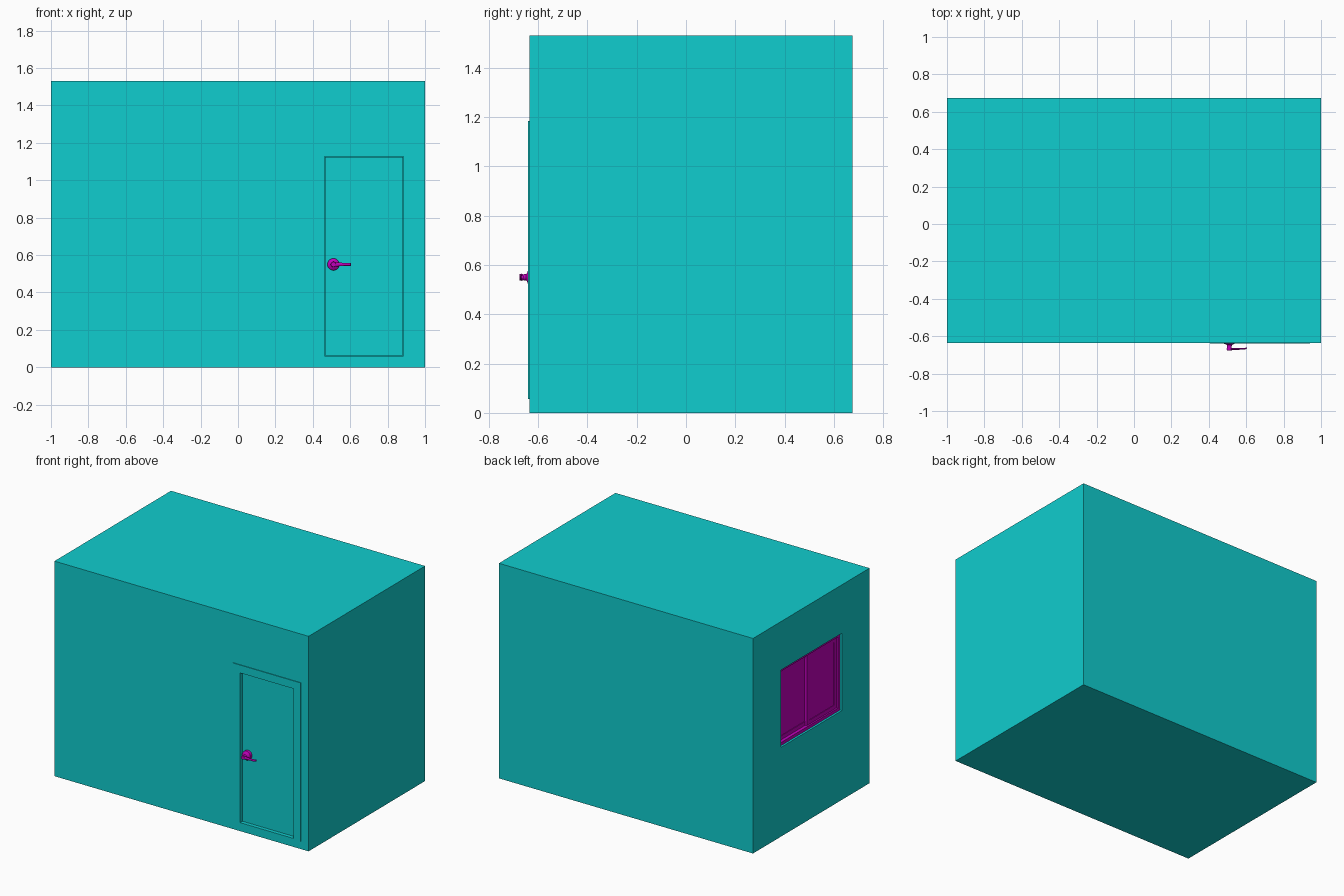
import bpy, bmesh, math
from mathutils import Matrix

if "Cube" in bpy.data.objects:
    bpy.data.objects.remove(bpy.data.objects["Cube"])


def material(name, rgb):
    m = bpy.data.materials.new(name)
    m.diffuse_color = (*rgb, 1)
    m.use_nodes = True
    m.node_tree.nodes["Principled BSDF"].inputs["Base Color"].default_value = m.diffuse_color
    return m


TEAL = material("teal", (0.005, 0.61, 0.62))
PURPLE = material("purple", (0.53, 0.0, 0.5))


def finish(name, bm, mat):
    bmesh.ops.recalc_face_normals(bm, faces=bm.faces)
    me = bpy.data.meshes.new(name)
    bm.to_mesh(me)
    bm.free()
    ob = bpy.data.objects.new(name, me)
    bpy.context.collection.objects.link(ob)
    if mat:
        me.materials.append(mat)
    return ob


def add_box(bm, lo, hi):
    size = [b - a for a, b in zip(lo, hi)]
    mid = [(a + b) / 2 for a, b in zip(lo, hi)]
    bmesh.ops.create_cube(bm, size=1, matrix=Matrix.Translation(mid) @ Matrix.Diagonal((*size, 1)))


def box(name, lo, hi, mat=None):
    bm = bmesh.new()
    add_box(bm, lo, hi)
    return finish(name, bm, mat)


def frame(name, axis, d0, d1, u0, u1, v0, v1, w, mat, bottom=True):
    """Rectangular border; axis is the thickness direction, u horizontal, v up."""
    bm = bmesh.new()
    bars = [(u0, u0 + w, v0, v1), (u1 - w, u1, v0, v1), (u0 + w, u1 - w, v1 - w, v1)]
    if bottom:
        bars.append((u0 + w, u1 - w, v0, v0 + w))
    for a, b, c, d in bars:
        if axis == "x":
            add_box(bm, (d0, a, c), (d1, b, d))
        else:
            add_box(bm, (a, d0, c), (b, d1, d))
    return finish(name, bm, mat)


def cut(target, cutter):
    mod = target.modifiers.new("cut", "BOOLEAN")
    mod.operation = "DIFFERENCE"
    mod.solver = "EXACT"
    mod.object = cutter
    cutter.hide_render = True
    cutter.hide_set(True)


# Room shell with a hollow inside, a doorway and a window opening
FRONT, BACK, TOP, WALL = -0.635, 0.675, 1.53, 0.06
room = box("room_shell", (-1, FRONT, 0), (1, BACK, TOP), TEAL)
cut(room, box("interior_cutter", (-1 + WALL, FRONT + WALL, WALL), (1 - WALL, BACK - WALL, TOP - WALL)))
cut(room, box("doorway_cutter", (0.462, -0.75, 0.0601), (0.886, -0.5, 1.128)))
cut(room, box("window_cutter", (-1.1, -0.325, 0.635), (-0.9, 0.362, 1.185)))

# Door trim and leaf
frame("door_trim", "y", -0.64, FRONT, 0.406, 0.942, 0.057, 1.184, 0.056, TEAL, bottom=False)
box("door_leaf", (0.466, -0.615, 0.064), (0.882, -0.58, 1.124), TEAL)
frame("door_jamb", "y", -0.60, -0.576, 0.46, 0.888, 0.058, 1.13, 0.012, TEAL)

# Door handle: turned rosette and stem
HX, HZ = 0.51, 0.55
profile = [(0, -0.61), (0.032, -0.61), (0.032, -0.636), (0.028, -0.641), (0.018, -0.644),
           (0.013, -0.648), (0.012, -0.66), (0.0145, -0.668), (0.013, -0.675), (0, -0.675)]
bm = bmesh.new()
verts = [bm.verts.new((HX + r, y, HZ)) for r, y in profile]
edges = [bm.edges.new(p) for p in zip(verts, verts[1:])]
bmesh.ops.spin(bm, geom=verts + edges, cent=(HX, 0, HZ), axis=(0, 1, 0),
               angle=math.tau, steps=24, use_merge=True)
bmesh.ops.remove_doubles(bm, verts=bm.verts, dist=1e-5)
rosette = finish("handle_rosette", bm, PURPLE)

# Door handle: tapered lever lofted from ellipses (x, y, half depth, half height)
stations = [(HX, -0.669, 0.005, 0.013), (0.535, -0.669, 0.005, 0.010), (0.57, -0.668, 0.004, 0.008),
            (0.592, -0.667, 0.004, 0.008), (0.602, -0.664, 0.004, 0.008), (0.605, -0.660, 0.003, 0.007)]
bm = bmesh.new()
N = 12
rings = [[bm.verts.new((x, y + a * math.cos(i * math.tau / N), HZ + b * math.sin(i * math.tau / N)))
          for i in range(N)] for x, y, a, b in stations]
for r0, r1 in zip(rings, rings[1:]):
    for i in range(N):
        j = (i + 1) % N
        bm.faces.new((r0[i], r0[j], r1[j], r1[i]))
bm.faces.new(rings[0])
bm.faces.new(rings[-1])
lever = finish("handle_lever", bm, PURPLE)

for ob in (rosette, lever):
    bpy.ops.object.select_all(action="DESELECT")
    ob.select_set(True)
    bpy.context.view_layer.objects.active = ob
    bpy.ops.object.shade_smooth_by_angle(angle=math.radians(35))

# Window: outer frame and two sliding sashes with panes
Y0, Y1, Z0, Z1 = -0.325, 0.362, 0.635, 1.185
frame("window_frame", "x", -0.985, -0.945, Y0, Y1, Z0, Z1, 0.022, PURPLE)
MID = (Y0 + Y1) / 2
for name, a, b, x in (("front_sash", Y0 + 0.02, MID + 0.015, -0.974),
                      ("back_sash", MID - 0.015, Y1 - 0.02, -0.962)):
    frame(name, "x", x, x + 0.012, a, b, Z0 + 0.02, Z1 - 0.02, 0.03, PURPLE)
    box(name + "_pane", (x + 0.004, a + 0.03, Z0 + 0.05), (x + 0.008, b - 0.03, Z1 - 0.05), PURPLE)
